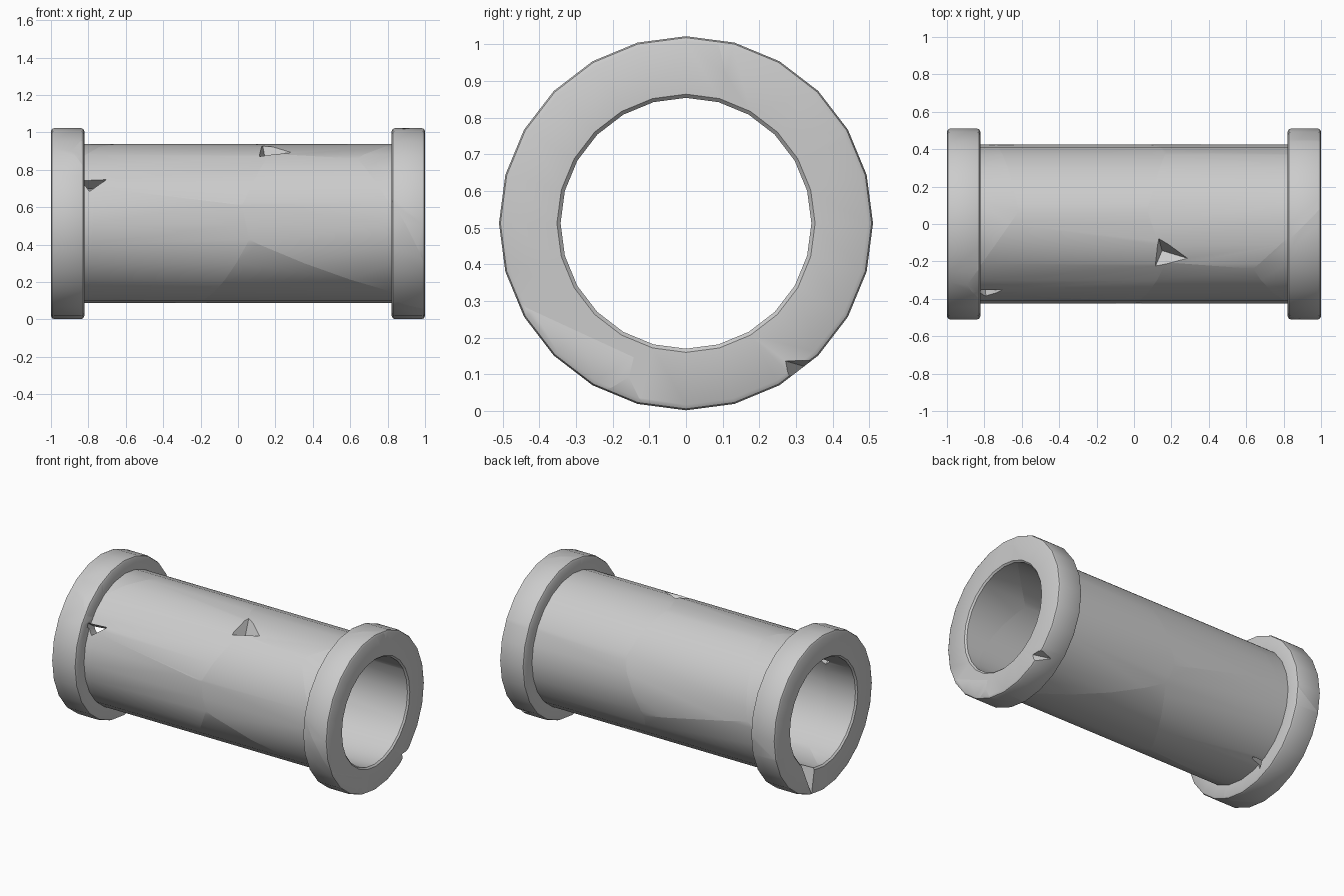
import bpy, bmesh
from math import sin, cos, radians, pi
from mathutils import Vector, Matrix

if "Cube" in bpy.data.objects:
    bpy.data.objects.remove(bpy.data.objects["Cube"])

CZ = 0.512      # height of the pipe axis
SIDES = 24


def link(name, bm):
    me = bpy.data.meshes.new(name)
    bmesh.ops.recalc_face_normals(bm, faces=bm.faces[:])
    bm.to_mesh(me)
    bm.free()
    ob = bpy.data.objects.new(name, me)
    bpy.context.collection.objects.link(ob)
    return ob


def polar(x, r, deg):
    # angle runs from the top towards +y
    return Vector((x, r * sin(radians(deg)), CZ + r * cos(radians(deg))))


def boolean(ob, cutter, op):
    m = ob.modifiers.new(op, 'BOOLEAN')
    m.operation, m.object, m.solver = op, cutter, 'EXACT'


def bake(ob):
    dg = bpy.context.evaluated_depsgraph_get()
    return bpy.data.meshes.new_from_object(ob.evaluated_get(dg))


# Pipe wall with a bevelled collar at each end, turned around x
half = [(1, .352), (1, .495), (.994, .506), (.984, .51), (.838, .51),
        (.828, .506), (.822, .495), (.82, .425)]
profile = half + [(-x, r) for x, r in reversed(half)]
profile += [(-.99, .342), (.99, .342)]
bm = bmesh.new()
rings = [[bm.verts.new(polar(x, r, 360 * i / SIDES)) for i in range(SIDES)]
         for x, r in profile]
for k, a in enumerate(rings):
    b = rings[(k + 1) % len(rings)]
    for i in range(SIDES):
        j = (i + 1) % SIDES
        bm.faces.new((a[i], a[j], b[j], b[i]))
pipe = link("pipe", bm)

# Chips knocked out of the wall: convex cutters given as (x, radius, angle)
chips = {
    "collar_gap_chip": [(-.84, .45, -57), (-.69, .45, -56), (-.79, .45, -66),
                        (-.84, .3, -58), (-.77, .3, -57), (-.80, .3, -64)],
    "top_chip": [(.13, .435, -9), (.11, .435, -33), (.31, .435, -26),
                 (.15, .35, -24)],
    "right_end_chip": [(1.02, .54, 133), (1.02, .54, 149), (.83, .54, 138),
                       (1.02, .455, 145)],
    "left_end_chip": [(-1.02, .325, 126), (-1.02, .325, 164), (-1.02, .51, 166),
                      (-.75, .40, 150), (-.75, .44, 156), (-.77, .32, 150)],
}
helpers = [pipe]
for name, pts in chips.items():
    bm = bmesh.new()
    vs = [bm.verts.new(polar(*p)) for p in pts]
    bmesh.ops.convex_hull(bm, input=vs)
    cutter = link(name, bm)
    helpers.append(cutter)
    boolean(pipe, cutter, 'DIFFERENCE')
pipe_mesh = bake(pipe)

# Seeds of the broken pieces; each piece is the wall nearest to its seed
seeds = {
    "top_left_shard": (-.35, -.22, .88), "front_left_shard": (-.42, -.40, .38),
    "back_left_shard": (-.35, .33, .80), "front_right_shard": (.52, -.42, .56),
    "top_right_shard": (.58, .12, .92), "right_collar_shard": (1.0, -.30, .82),
    "left_collar_top_shard": (-.98, .22, .90),
    "left_collar_front_shard": (-1.15, -.42, .42),
    "bottom_shard": (.28, -.14, .10), "back_right_shard": (.6, .38, .36),
    "back_bottom_shard": (-.5, .28, .16),
}
for name, s in seeds.items():
    s = Vector(s)
    bm = bmesh.new()
    bmesh.ops.create_cube(bm, size=3, matrix=Matrix.Translation((0, 0, CZ)))
    for t in seeds.values():
        t = Vector(t)
        if t == s:
            continue
        res = bmesh.ops.bisect_plane(bm, geom=bm.verts[:] + bm.edges[:] + bm.faces[:],
                                     plane_co=(s + t) / 2, plane_no=t - s,
                                     clear_outer=True)
        rim = [e for e in bm.edges if e.is_boundary]
        if rim:
            bmesh.ops.holes_fill(bm, edges=rim, sides=0)
    cell = link(name + "_cell", bm)
    shard = bpy.data.objects.new(name, pipe_mesh.copy())
    bpy.context.collection.objects.link(shard)
    boolean(shard, cell, 'INTERSECT')
    mesh = bake(shard)
    shard.modifiers.clear()
    shard.data = mesh
    bpy.data.objects.remove(cell)
    # smooth walls, sharp breaks
    bpy.ops.object.select_all(action='DESELECT')
    shard.select_set(True)
    bpy.context.view_layer.objects.active = shard
    bpy.ops.object.shade_smooth_by_angle(angle=radians(35))

for h in helpers:
    bpy.data.objects.remove(h)
